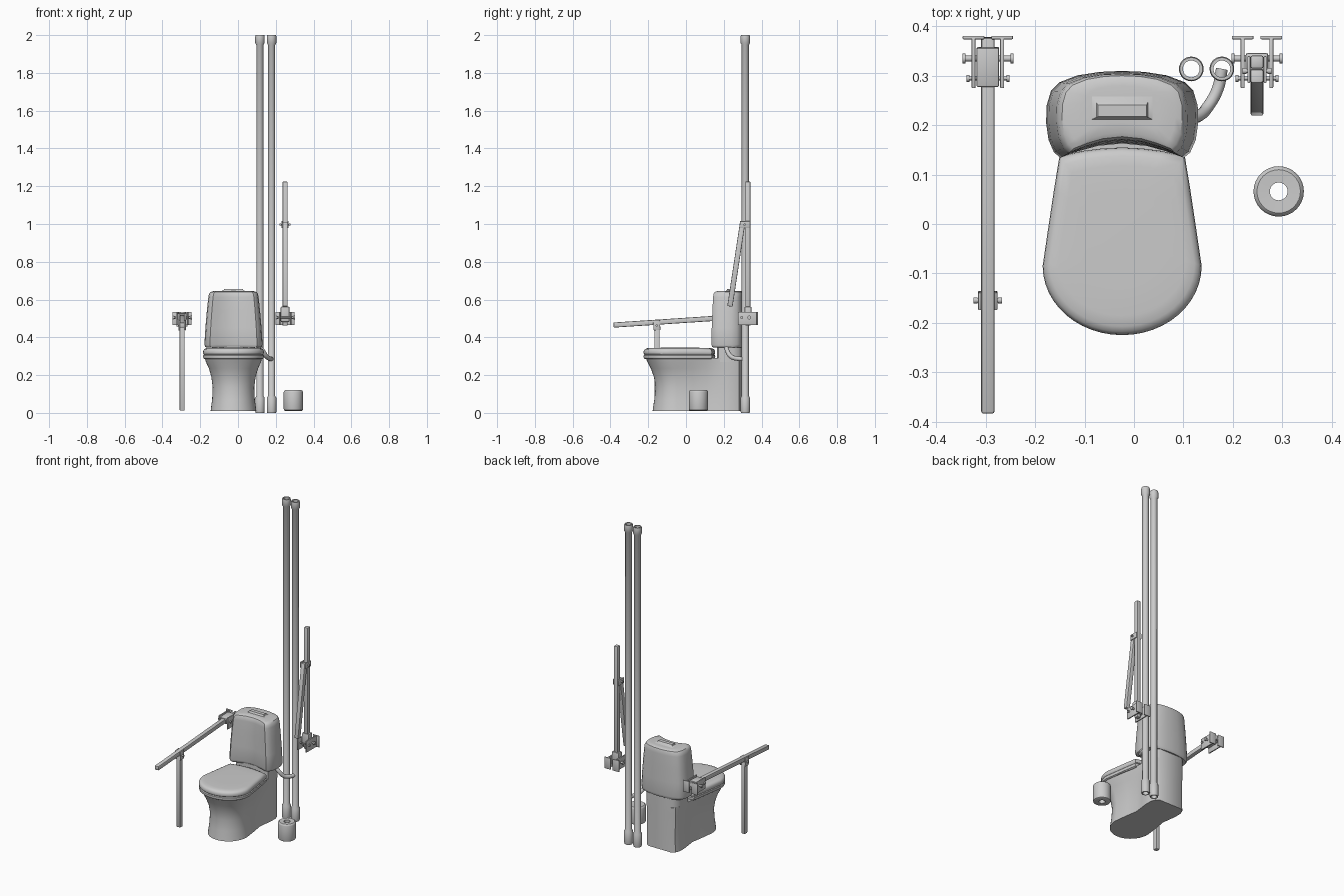
import bpy, bmesh
from math import sin, cos, pi, radians
from mathutils import Vector, Matrix

if "Cube" in bpy.data.objects:
    bpy.data.objects.remove(bpy.data.objects["Cube"])

CX = -0.024  # toilet centre line


def finish(name, bm, matrix=None):
    bmesh.ops.recalc_face_normals(bm, faces=bm.faces)
    me = bpy.data.meshes.new(name)
    bm.to_mesh(me)
    bm.free()
    if matrix:
        me.transform(matrix)
    ob = bpy.data.objects.new(name, me)
    bpy.context.collection.objects.link(ob)
    return ob


def loft(name, rings):
    """Skin equal-length closed rings and cap both ends."""
    bm = bmesh.new()
    vs = [[bm.verts.new(p) for p in r] for r in rings]
    n = len(vs[0])
    for a, b in zip(vs, vs[1:]):
        for i in range(n):
            j = (i + 1) % n
            bm.faces.new((a[i], a[j], b[j], b[i]))
    bm.faces.new(vs[0])
    bm.faces.new(vs[-1])
    return finish(name, bm)


def lathe(name, profile, x, y, n=28):
    """Revolve a closed (radius, z) profile around a vertical axis."""
    bm = bmesh.new()
    vs = [[bm.verts.new((x + r * cos(2 * pi * k / n), y + r * sin(2 * pi * k / n), z))
           for r, z in profile] for k in range(n)]
    m = len(profile)
    for k in range(n):
        a, b = vs[k], vs[(k + 1) % n]
        for i in range(m):
            j = (i + 1) % m
            bm.faces.new((a[i], b[i], b[j], a[j]))
    return finish(name, bm)


def box(name, lo, hi, bevel=0.0, matrix=None):
    bm = bmesh.new()
    lo, hi = Vector(lo), Vector(hi)
    bmesh.ops.create_cube(bm, size=1, matrix=Matrix.Translation((lo + hi) / 2)
                          @ Matrix.Diagonal((*(hi - lo), 1)))
    if bevel:
        bmesh.ops.bevel(bm, geom=bm.edges[:], offset=bevel, segments=2,
                        profile=0.5, affect='EDGES')
    return finish(name, bm, matrix)


def pin(name, centre, radius, half, matrix=None):
    """Cylinder lying along x."""
    bm = bmesh.new()
    bmesh.ops.create_cone(bm, cap_ends=True, segments=16, radius1=radius, radius2=radius,
                          depth=2 * half, matrix=Matrix.Translation(centre)
                          @ Matrix.Rotation(pi / 2, 4, 'Y'))
    return finish(name, bm, matrix)


def mirror(half):
    """Half outline starting and ending on the centre line -> full outline."""
    return half + [(-x, y) for x, y in half[-2:0:-1]]


def place(outline, z, sx, sy=None, yc=0.0):
    sy = sx if sy is None else sy
    return [(CX + x * sx, yc + (y - yc) * sy, z) for x, y in outline]


# Bowl: round front, pinched sides, blunt back
def bowl_ring(z, front, w, ym, waist, wb, back=0.295):
    half = [(w * sin(t * pi / 20), ym - (ym - front) * cos(t * pi / 20)) for t in range(11)]
    half += [((w + waist) / 2, ym + (0.11 - ym) * .55), (waist, 0.11), ((waist + wb) / 2, 0.16),
             (wb, 0.2), (wb, 0.25), (wb * .9, 0.28), (wb * .7, back), (0, back)]
    return place(mirror(half), z, 1)


loft("bowl", [bowl_ring(*a) for a in (
    (0.010, -0.177, .121, -.05, .098, .110), (0.07, -0.168, .113, -.05, .094, .108),
    (0.135, -0.161, .110, -.05, .094, .108), (0.19, -0.170, .117, -.055, .099, .109),
    (0.235, -0.186, .130, -.065, .106, .110), (0.27, -0.204, .146, -.075, .114, .112),
    (0.290, -0.213, .151, -.08, .118, .112))])
ped = mirror([(0, .163), (.09, .163), (.112, .172), (.114, .2), (.112, .25), (.1, .28),
              (.078, .295), (0, .295)])
loft("tank_pedestal", [place(ped, .27, 1), place(ped, .352, 1)])

# Seat and lid
seat = mirror([(.161 * sin(t * pi / 24), -.085 - .14 * cos(t * pi / 24)) for t in range(13)]
              + [(.15, -.01), (.138, .07), (.127, .137), (.08, .148), (.04, .153), (0, .155)])
for name, levels in (
        ("seat", ((.284, .95), (.288, .985), (.296, 1), (.304, .995), (.308, .97))),
        ("lid", ((.308, .965), (.312, .99), (.320, 1), (.330, .99), (.337, .965),
                 (.342, .91), (.344, .8), (.345, .5)))):
    loft(name, [place(seat, z, s, yc=-.03) for z, s in levels])

# Tank and flush button
tank = mirror([(0, .163), (.05, .158), (.09, .147), (.125, .134), (.138, .145), (.149, .17),
               (.154, .205), (.153, .24), (.144, .27), (.127, .287), (.09, .301), (.045, .308),
               (0, .31)])
loft("tank", [place(tank, z, sx, sy, .25) for z, sx, sy in (
    (.345, .93, .90), (.350, .975, .96), (.362, 1, 1), (.45, .965, .98), (.54, .915, .95),
    (.612, .865, .92), (.630, .84, .9), (.640, .79, .84), (.644, .70, .74), (.646, .5, .5))])
loft("flush_button", [[(CX + sx * a, y0 if sy < 0 else y1, z)
                       for sx, sy in ((-1, -1), (1, -1), (1, 1), (-1, 1))]
                      for a, y0, y1, z in ((.07, .208, .27, .642), (.052, .216, .246, .650),
                                           (.049, .218, .241, .656))])

# Water hose
cu = bpy.data.curves.new("water_hose", 'CURVE')
cu.dimensions = '3D'
cu.bevel_depth = .012
cu.bevel_resolution = 3
cu.resolution_u = 6
cu.use_fill_caps = True
path = [(.10, .212, .365), (.13, .218, .33), (.15, .238, .299), (.17, .275, .287),
        (.178, .314, .286)]
sp = cu.splines.new('BEZIER')
sp.bezier_points.add(len(path) - 1)
for bp, p in zip(sp.bezier_points, path):
    bp.co = p
    bp.handle_left_type = bp.handle_right_type = 'AUTO'
bpy.context.collection.objects.link(bpy.data.objects.new("water_hose", cu))

# Tall hollow pipes with end collars
for side, x in (("left", .116), ("right", .178)):
    lathe(f"pipe_{side}", [(.017, 0), (.023, 0), (.025, .008), (.025, .08), (.019, .09),
                           (.019, 1.948), (.025, 1.958), (.025, 1.992), (.023, 2), (.017, 2)],
          x, .314)

# Paper roll
lathe("paper_roll", [(.018, .012), (.044, .011), (.049, .014), (.051, .02), (.051, .11),
                     (.049, .116), (.044, .12), (.018, .119)], .293, .066, 32)


# Hinged support arms: bracket, bar, hinge, hanging leg
def support_arm(side, x, bar_tilt, leg_tilt):
    for s, tag in ((-1, "a"), (1, "b")):
        px = x + s * .029
        box(f"{side}_bracket_plate_{tag}", (px - .004, .275, .464), (px + .004, .379, .535), .002)
        box(f"{side}_wall_flange_{tag}", (px - .022, .374, .464), (px + .022, .381, .535), .002)
        for y, r, off in ((.335, .010, .0485), (.295, .007, .0405)):
            pin(f"{side}_bolt_head_{tag}", (x + s * off, y, .505), r, .003)
    pin(f"{side}_pivot_bolt", (x, .335, .505), .006, .049)
    pin(f"{side}_stop_bolt", (x, .295, .505), .004, .041)
    m = Matrix.Translation((x, .328, .512)) @ Matrix.Rotation(bar_tilt, 4, 'X')
    box(f"{side}_bar", (-.0135, -.713, -.0135), (.0135, .05, .0135), .005, m)
    box(f"{side}_pivot_sleeve", (-.023, -.05, -.018), (.023, .03, .018), .004, m)
    for s, tag in ((-1, "a"), (1, "b")):
        px = s * .0165
        box(f"{side}_hinge_cheek_{tag}", (px - .003, -.503, -.042), (px + .003, -.467, .012),
            .002, m)
        pin(f"{side}_hinge_knob_{tag}", (s * .025, -.485, -.018), .006, .004, m)
    pin(f"{side}_hinge_pin", (0, -.485, -.018), .004, .024, m)
    hinge = m @ Vector((0, -.485, -.03))
    box(f"{side}_leg", (-.013, -.014, -.438), (.013, .014, .012), .004,
        Matrix.Translation(hinge) @ Matrix.Rotation(leg_tilt, 4, 'X'))


support_arm("left", -.296, .066, 0)
support_arm("right", .249, -pi / 2, -.15)

# Smooth shading with crisp edges
bpy.ops.object.select_all(action='DESELECT')
for ob in bpy.context.scene.objects:
    if ob.type == 'MESH':
        ob.select_set(True)
        bpy.context.view_layer.objects.active = ob
bpy.ops.object.shade_smooth_by_angle(angle=radians(35))
